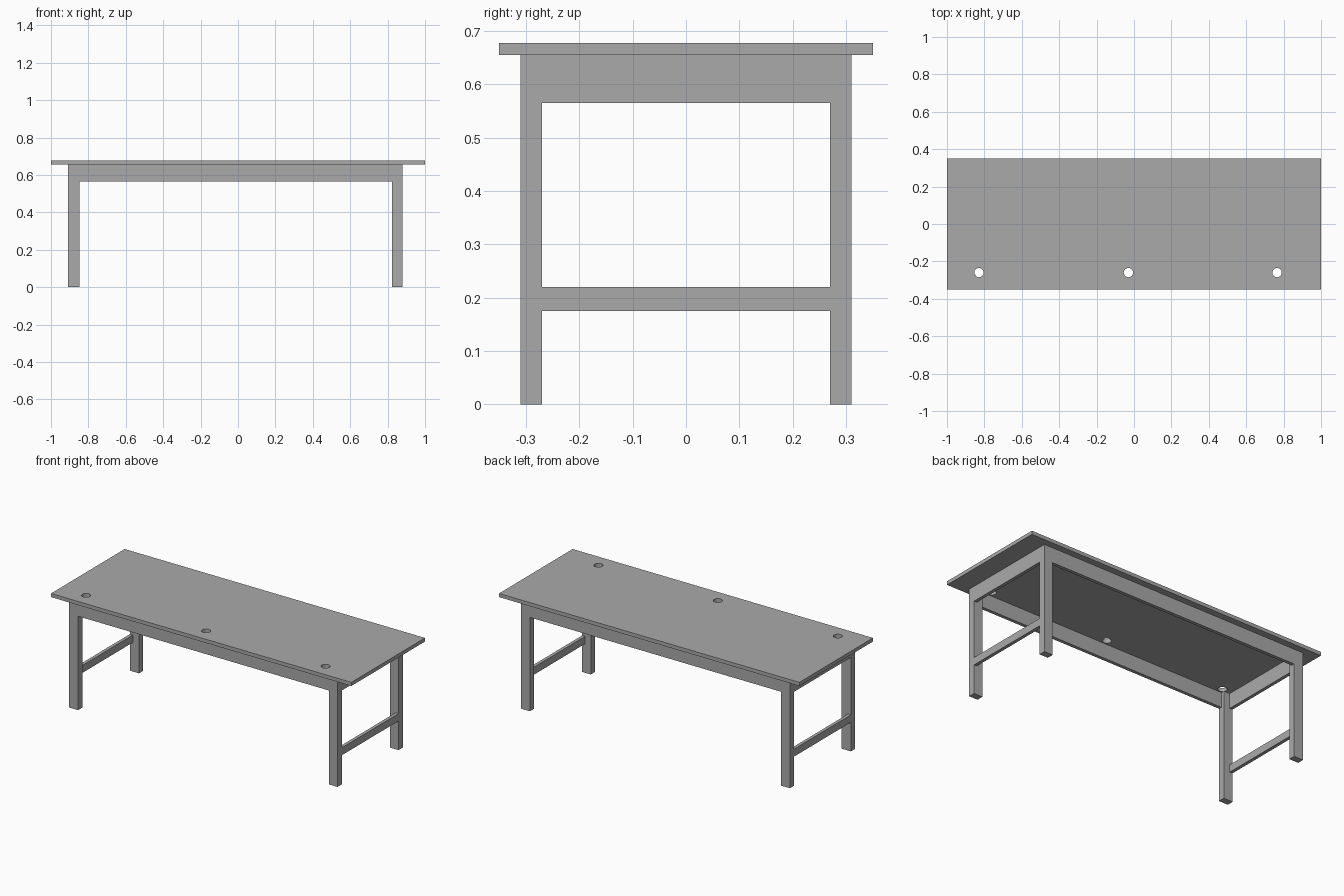
import bpy

cube = bpy.data.objects.get("Cube")
if cube:
    bpy.data.objects.remove(cube, do_unlink=True)

grey = bpy.data.materials.new("plain grey")
grey.use_nodes = True
colour = (0.4, 0.4, 0.4, 1)
grey.diffuse_color = colour
grey.node_tree.nodes["Principled BSDF"].inputs["Base Color"].default_value = colour


def box(name, low, high):
    """Add a box spanning two opposite corners."""
    centre = [(a + b) / 2 for a, b in zip(low, high)]
    bpy.ops.mesh.primitive_cube_add(size=1, location=centre)
    obj = bpy.context.object
    obj.name = name
    obj.scale = [b - a for a, b in zip(low, high)]
    bpy.ops.object.transform_apply(location=False, rotation=False, scale=True)
    obj.data.materials.append(grey)
    return obj


TOP, UNDER, APRON = 0.677, 0.655, 0.565
DEPTH, INNER, BOARD = 0.31, 0.27, 0.02
LEGS = {"right": (-0.909, -0.848), "left": (0.823, 0.88)}

# Tabletop with three round cable holes along the front
tabletop = box("tabletop", (-1, -0.35, UNDER), (1, 0.35, TOP))
for x in (-0.829, -0.03, 0.765):
    bpy.ops.mesh.primitive_cylinder_add(vertices=16, radius=0.025, depth=0.2,
                                        location=(x, -0.26, TOP))
    cutter = bpy.context.object
    cutter.name = "hole_cutter"
    cutter.hide_render = True
    cutter.data.materials.append(grey)
    cut = tabletop.modifiers.new("hole", 'BOOLEAN')
    cut.operation = 'DIFFERENCE'
    cut.solver = 'EXACT'
    cut.object = cutter
    bpy.context.view_layer.objects.active = tabletop
    bpy.ops.object.modifier_apply(modifier=cut.name)
    bpy.data.objects.remove(cutter, do_unlink=True)

# Legs, end aprons and low stretchers, flush with the outer faces
for side, (x0, x1) in LEGS.items():
    box(f"front_{side}_leg", (x0, -DEPTH, 0), (x1, -INNER, UNDER))
    box(f"back_{side}_leg", (x0, INNER, 0), (x1, DEPTH, UNDER))
    b0, b1 = (x0, x0 + BOARD) if side == "right" else (x1 - BOARD, x1)
    box(f"{side}_apron", (b0, -INNER, APRON), (b1, INNER, UNDER))
    box(f"{side}_stretcher", (b0, -INNER, 0.175), (b1, INNER, 0.22))

# Long aprons between the legs
a0, a1 = LEGS["right"][1], LEGS["left"][0]
box("front_apron", (a0, -DEPTH, APRON), (a1, -DEPTH + BOARD, UNDER))
box("back_apron", (a0, DEPTH - BOARD, APRON), (a1, DEPTH, UNDER))
